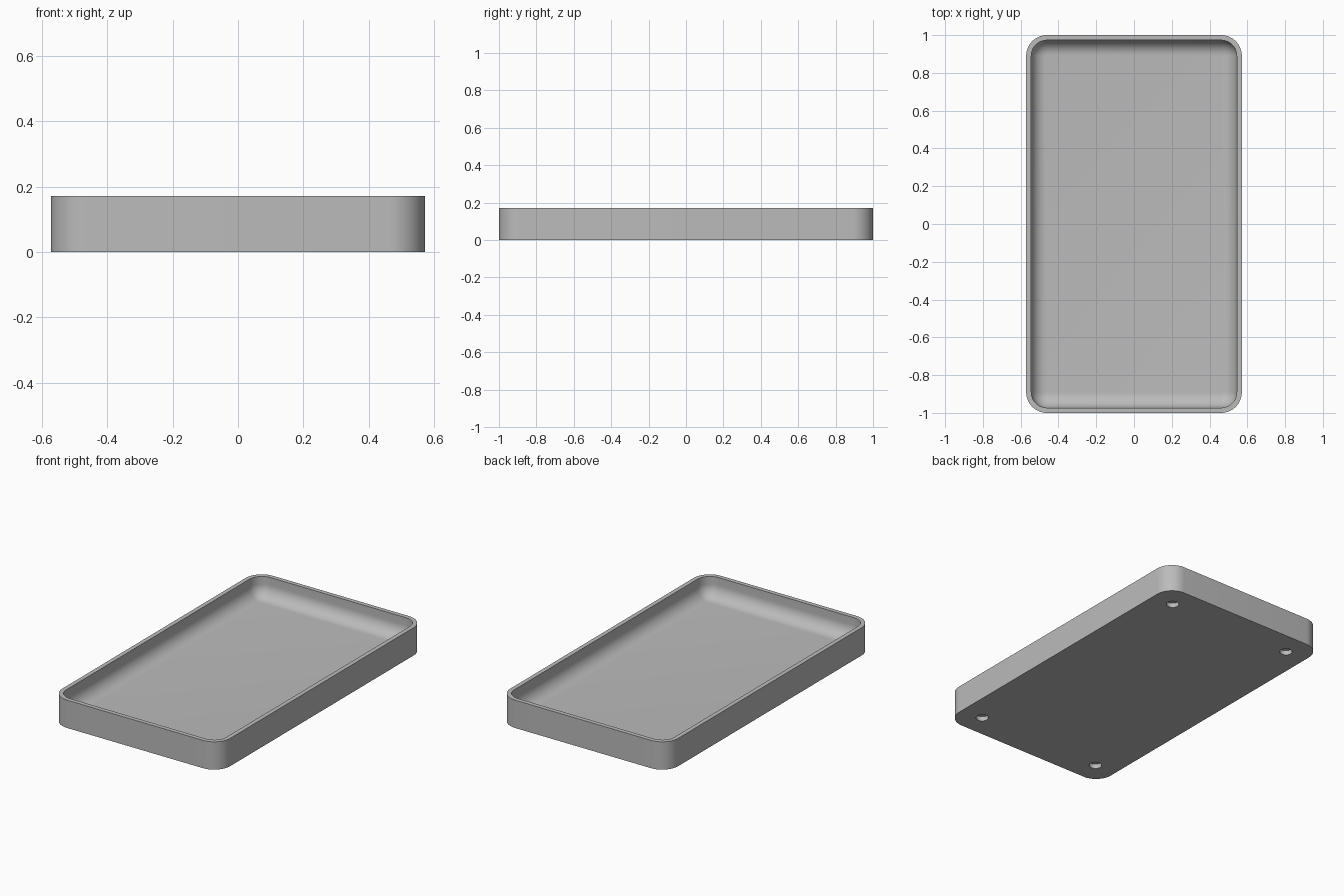
import bpy, bmesh, math
from mathutils import Vector

cube = bpy.data.objects.get("Cube")
if cube:
    bpy.data.objects.remove(cube, do_unlink=True)

HALF_X, HALF_Y, HEIGHT = 0.571, 1.0, 0.171
CORNER, RIM, FLOOR, FILLET = 0.11, 0.027, 0.044, 0.08
HOLE_X, HOLE_Y, HOLE_R, HOLE_DEPTH = 0.427, 0.856, 0.036, 0.028
CORNER_STEPS, FILLET_STEPS, HOLE_STEPS = 16, 12, 32

bm = bmesh.new()


def rounded_loop(inset, z):
    """Ring of vertices around a rounded rectangle."""
    r = CORNER - inset
    cx, cy = HALF_X - CORNER, HALF_Y - CORNER
    ring = []
    for quarter, (sx, sy) in enumerate([(1, 1), (-1, 1), (-1, -1), (1, -1)]):
        for i in range(CORNER_STEPS + 1):
            a = math.pi / 2 * (quarter + i / CORNER_STEPS)
            ring.append(bm.verts.new((sx * cx + r * math.cos(a), sy * cy + r * math.sin(a), z)))
    return ring


def circle_loop(x, y, z):
    """Ring of vertices around a foot recess."""
    angles = [2 * math.pi * i / HOLE_STEPS for i in range(HOLE_STEPS)]
    return [bm.verts.new((x + HOLE_R * math.cos(a), y + HOLE_R * math.sin(a), z)) for a in angles]


def bridge(a, b):
    n = len(a)
    for i in range(n):
        j = (i + 1) % n
        bm.faces.new((a[i], a[j], b[j], b[i]))


def ring_edges(ring):
    return [bm.edges.get((ring[i - 1], ring[i])) for i in range(len(ring))]


# Section of the wall: outside, rim, inside, then the rounded join to the floor
profile = [(0, 0), (0, HEIGHT), (RIM, HEIGHT)]
for i in range(FILLET_STEPS + 1):
    t = math.pi / 2 * i / FILLET_STEPS
    profile.append((RIM + FILLET * (1 - math.cos(t)), FLOOR + FILLET * (1 - math.sin(t))))
rings = [rounded_loop(*p) for p in profile]
for lower, upper in zip(rings, rings[1:]):
    bridge(lower, upper)
bm.faces.new(rings[-1])

# Four round recesses in the underside
border = ring_edges(rings[0])
for sx in (-1, 1):
    for sy in (-1, 1):
        mouth = circle_loop(sx * HOLE_X, sy * HOLE_Y, 0)
        end = circle_loop(sx * HOLE_X, sy * HOLE_Y, HOLE_DEPTH)
        bridge(mouth, end)
        bm.faces.new(end)
        border += ring_edges(mouth)
bmesh.ops.triangle_fill(bm, edges=border, use_beauty=True, normal=Vector((0, 0, -1)))
bmesh.ops.recalc_face_normals(bm, faces=bm.faces)

mesh = bpy.data.meshes.new("tray")
bm.to_mesh(mesh)
bm.free()
tray = bpy.data.objects.new("tray", mesh)
bpy.context.collection.objects.link(tray)

# Plain grey finish
grey = bpy.data.materials.new("light_grey")
grey.use_nodes = True
colour = (0.5, 0.5, 0.5, 1)
grey.diffuse_color = colour
grey.node_tree.nodes["Principled BSDF"].inputs["Base Color"].default_value = colour
mesh.materials.append(grey)

bpy.ops.object.select_all(action="DESELECT")
tray.select_set(True)
bpy.context.view_layer.objects.active = tray
bpy.ops.object.shade_smooth_by_angle(angle=math.radians(35))
